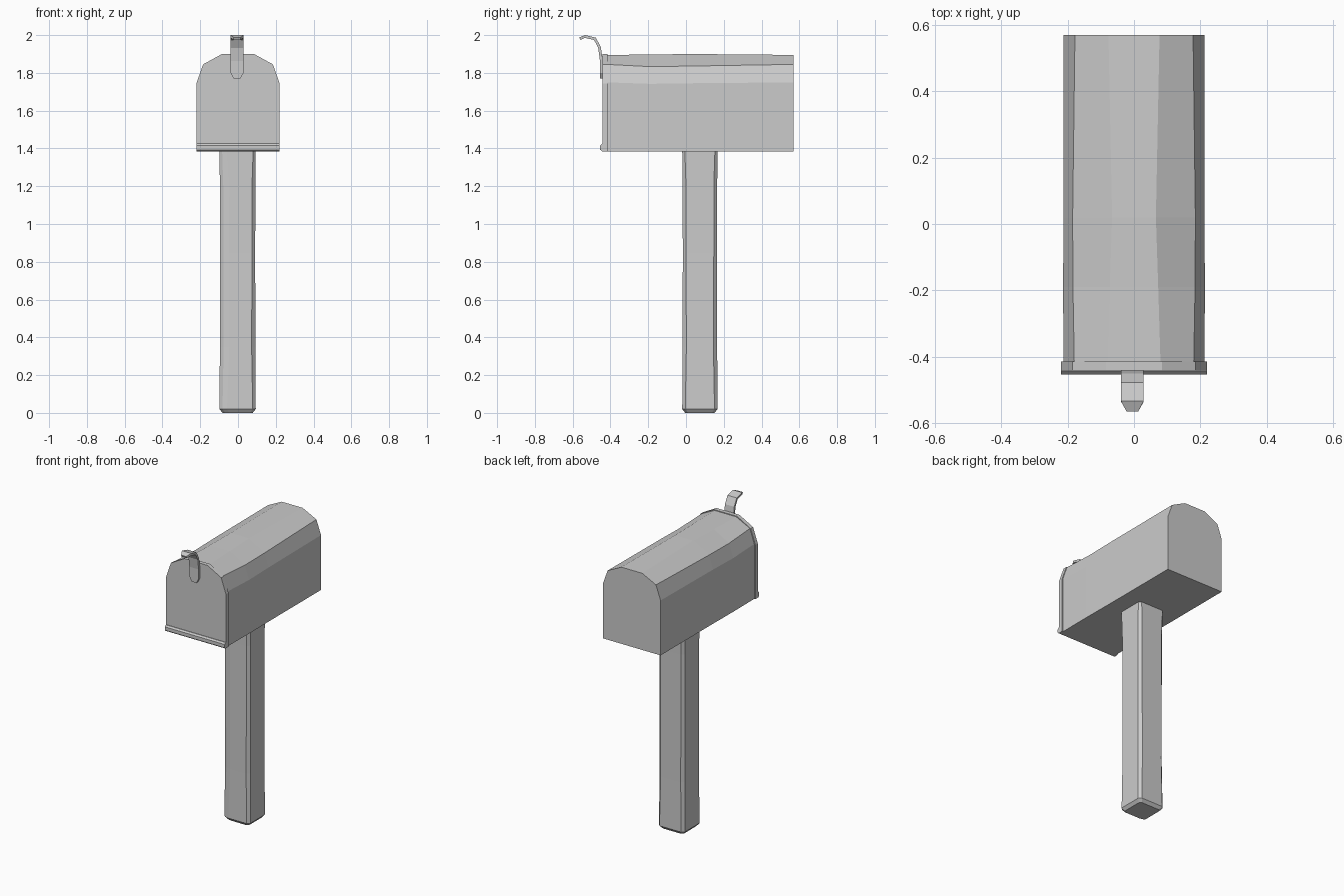
import bpy, bmesh

if "Cube" in bpy.data.objects:
    bpy.data.objects.remove(bpy.data.objects["Cube"])

def loft(name, rings):
    """Skin equal-length closed rings and cap both ends."""
    bm = bmesh.new()
    vs = [[bm.verts.new(p) for p in r] for r in rings]
    n = len(rings[0])
    for a, b in zip(vs, vs[1:]):
        for i in range(n):
            j = (i + 1) % n
            bm.faces.new((a[i], a[j], b[j], b[i]))
    bm.faces.new(vs[0])
    bm.faces.new(vs[-1])
    bmesh.ops.recalc_face_normals(bm, faces=bm.faces)
    me = bpy.data.meshes.new(name)
    bm.to_mesh(me)
    bm.free()
    ob = bpy.data.objects.new(name, me)
    bpy.context.collection.objects.link(ob)
    return ob

def arch(y, w, eave, hip, hip_z, crown, top, base=1.385):
    """Mailbox cross-section: straight walls under a faceted roof."""
    half = [(w, base), (w, eave), (hip, hip_z), (crown, top)]
    pts = half + [(-x, z) for x, z in reversed(half)]
    return [(x, y, z) for x, z in pts]

# Box body, slightly uneven along its length
loft("mailbox_body", [
    arch(-0.42, 0.212, 1.75, 0.18, 1.845, 0.08, 1.895),
    arch(-0.19, 0.214, 1.742, 0.184, 1.833, 0.073, 1.897),
    arch(0.02, 0.212, 1.745, 0.185, 1.836, 0.066, 1.90),
    arch(0.57, 0.212, 1.75, 0.178, 1.845, 0.077, 1.895)])

# Front door
loft("door", [arch(y, 0.22, 1.745, 0.185, 1.845, 0.085, 1.90)
              for y in (-0.441, -0.415)])

# Hinge roll along the foot of the door
hinge = [(-0.42, 1.385), (-0.445, 1.385), (-0.454, 1.393),
         (-0.454, 1.415), (-0.445, 1.425), (-0.42, 1.425)]
loft("door_hinge", [[(x, y, z) for y, z in hinge] for x in (-0.22, 0.22)])

# Curled pull handle: (y, z, half width, thickness direction)
path = [(-0.448, 1.77, 0.018, (1, 0)), (-0.448, 1.80, 0.034, (1, 0)),
        (-0.448, 1.865, 0.034, (1, 0.1)), (-0.458, 1.935, 0.034, (0.95, 0.3)),
        (-0.482, 1.98, 0.034, (0.6, 0.8)), (-0.535, 1.993, 0.034, (0.15, 1)),
        (-0.562, 1.981, 0.018, (-0.4, 0.9))]
t = 0.0075
loft("door_handle", [[(-0.005 + s * w, y + k * t * d[0], z + k * t * d[1])
                      for s, k in ((-1, -1), (1, -1), (1, 1), (-1, 1))]
                     for y, z, w, d in path])

# Hewn wooden post with chipped corners
def post_ring(z, inset, cut, chip):
    x0, x1 = -0.098 + inset, 0.094 - inset
    y0, y1 = -0.02 + inset, 0.167 - inset
    c = cut
    pts = [(x0 + c, y0 + 0.004), (x0 + chip, y0), (x1 - c, y0), (x1, y0 + c),
           (x1, y1 - c), (x1 - c, y1), (x0 + c, y1), (x0, y1 - c), (x0, y0 + c)]
    return [(x, y, z) for x, y in pts]

loft("post", [post_ring(*r) for r in (
    (0.0, 0.016, 0.014, 0.035), (0.02, 0.0, 0.016, 0.04),
    (0.35, 0.002, 0.020, 0.05), (0.85, 0.003, 0.017, 0.047),
    (1.2, 0.002, 0.018, 0.05), (1.39, 0.0, 0.014, 0.04))])
